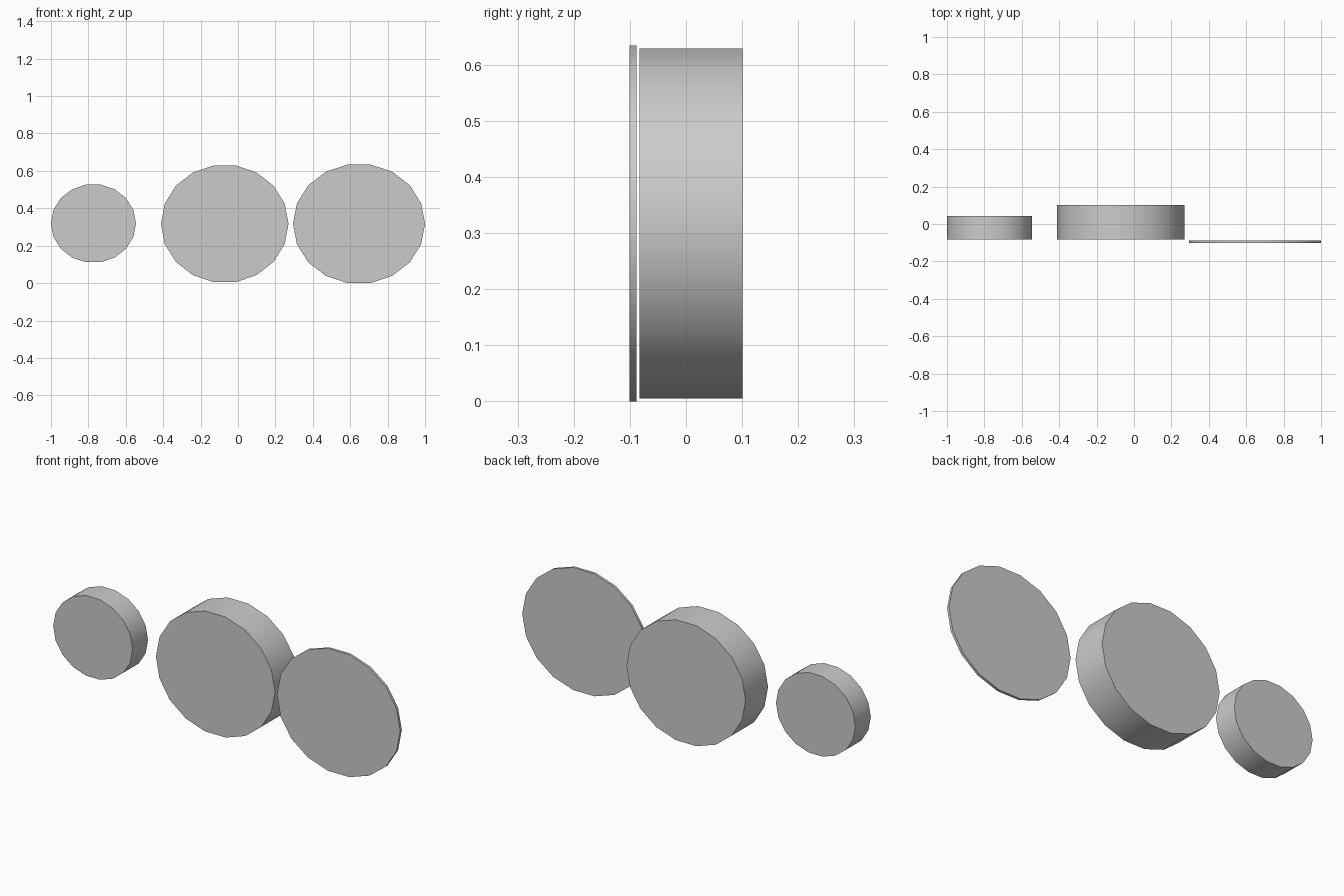
import bpy
from math import radians

if "Cube" in bpy.data.objects:
    bpy.data.objects.remove(bpy.data.objects["Cube"])


def disc(name, x, z, rx, rz, y0, y1):
    """18-sided, slightly flattened solid disc lying along the y axis."""
    bpy.ops.mesh.primitive_cylinder_add(
        vertices=18, radius=1, depth=1,
        location=(x, (y0 + y1) / 2, z))
    ob = bpy.context.object
    ob.name = name
    # put a vertex on the +x side, then turn the axis to y
    for v in ob.data.vertices:
        a, b, c = v.co
        v.co = (b * rx, -c * (y1 - y0), -a * rz)
    ob.data.flip_normals() if ob.data.polygons[0].normal.dot(ob.data.polygons[0].center) < 0 else None
    bpy.ops.object.shade_smooth_by_angle(angle=radians(35))
    return ob


# three separate discs: small, thick and thin
disc("small_disc", -0.773, 0.319, 0.2275, 0.2107, -0.083, 0.043)
disc("thick_disc", -0.071, 0.317, 0.341, 0.3165, -0.083, 0.101)
disc("thin_disc", 0.647, 0.317, 0.353, 0.322, -0.101, -0.088)
